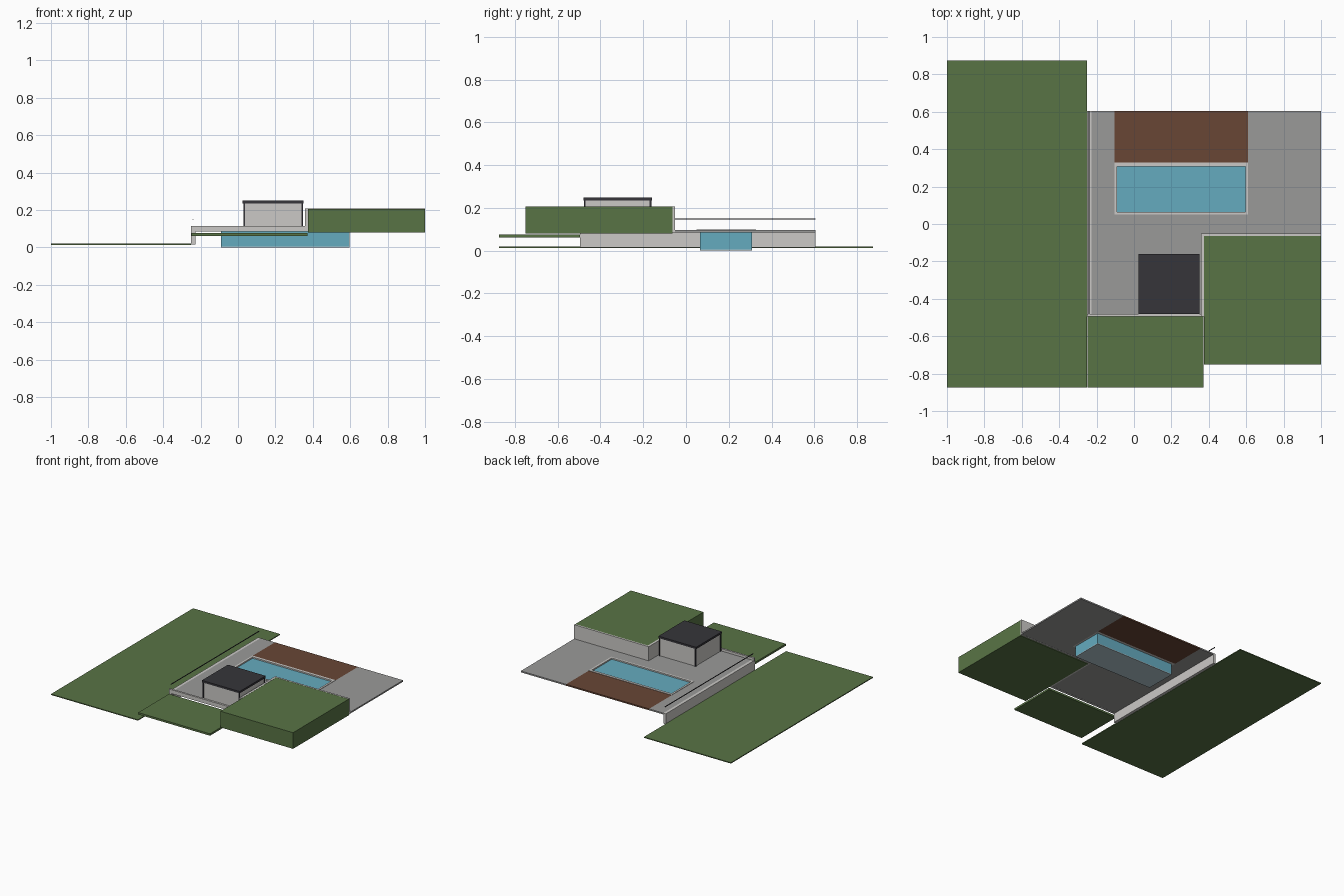
import bpy

cube = bpy.data.objects.get("Cube")
if cube:
    bpy.data.objects.remove(cube, do_unlink=True)


def material(name, rgb):
    linear = [(c / 255 / 12.92 if c < 11 else ((c / 255 + 0.055) / 1.055) ** 2.4) for c in rgb]
    mat = bpy.data.materials.new(name)
    mat.use_nodes = True
    mat.diffuse_color = (*linear, 1)
    mat.node_tree.nodes["Principled BSDF"].inputs["Base Color"].default_value = (*linear, 1)
    return mat


grass = material("grass green", (89, 116, 69))
stone = material("paving grey", (154, 154, 153))
concrete = material("light concrete", (203, 201, 198))
timber = material("brown timber", (104, 70, 53))
water = material("pool blue", (101, 171, 191))
dark = material("charcoal", (54, 53, 58))
tile = material("pale pool floor", (180, 200, 208))


def box(name, mat, x, y, z):
    """Box spanning the given (low, high) ranges."""
    bpy.ops.mesh.primitive_cube_add(size=1, location=[sum(r) / 2 for r in (x, y, z)])
    ob = bpy.context.object
    ob.name = name
    ob.scale = [r[1] - r[0] for r in (x, y, z)]
    bpy.ops.object.transform_apply(location=False, rotation=False, scale=True)
    ob.data.materials.append(mat)
    return ob


# Lawns on three levels
box("lower_lawn", grass, (-1, -0.25), (-0.875, 0.875), (0.013, 0.02))
box("front_lawn", grass, (-0.248, 0.372), (-0.875, -0.495), (0.062, 0.077))
box("raised_lawn", grass, (0.374, 1), (-0.75, -0.064), (0.08, 0.206))

# Terrace paving around the pool and deck
slab = (0.086, 0.097)
box("paving_front", stone, (-0.228, 0.357), (-0.48, -0.051), slab)
box("paving_middle", stone, (-0.228, 1), (-0.051, 0.05), slab)
box("paving_right", stone, (-0.228, -0.105), (0.05, 0.605), slab)
box("paving_left", stone, (0.61, 1), (0.05, 0.605), slab)
box("timber_deck", timber, (-0.105, 0.61), (0.328, 0.605), slab)

# Retaining walls and kerb
box("terrace_wall", concrete, (-0.25, -0.228), (-0.495, 0.605), (0.015, 0.097))
box("front_kerb", concrete, (-0.25, 0.357), (-0.495, -0.48), (0.085, 0.115))
box("lawn_side_wall", concrete, (0.357, 0.374), (-0.495, -0.051), (0.085, 0.207))
box("lawn_back_wall", concrete, (0.374, 1), (-0.064, -0.051), (0.085, 0.207))
box("handrail", dark, (-0.244, -0.238), (-0.48, 0.605), (0.146, 0.15))

# Pool with its coping
box("pool_floor", tile, (-0.09, 0.595), (0.065, 0.308), (0, 0.006))
box("pool_water", water, (-0.09, 0.595), (0.065, 0.308), (0.006, 0.09))
rim = (0.086, 0.1)
for name, y in (("front", (0.05, 0.065)), ("back", (0.308, 0.328))):
    box("pool_coping_" + name, concrete, (-0.105, 0.61), y, rim)
for name, x in (("right", (-0.105, -0.09)), ("left", (0.595, 0.61))):
    box("pool_coping_" + name, concrete, x, (0.065, 0.308), rim)

# Pavilion with corner posts and flat roof
box("pavilion_walls", concrete, (0.034, 0.344), (-0.474, -0.166), (0.097, 0.235))
for x in (0.03, 0.34):
    for y in (-0.478, -0.17):
        box("pavilion_post", dark, (x, x + 0.008), (y, y + 0.008), (0.097, 0.235))
box("pavilion_roof", dark, (0.025, 0.35), (-0.48, -0.16), (0.235, 0.25))
